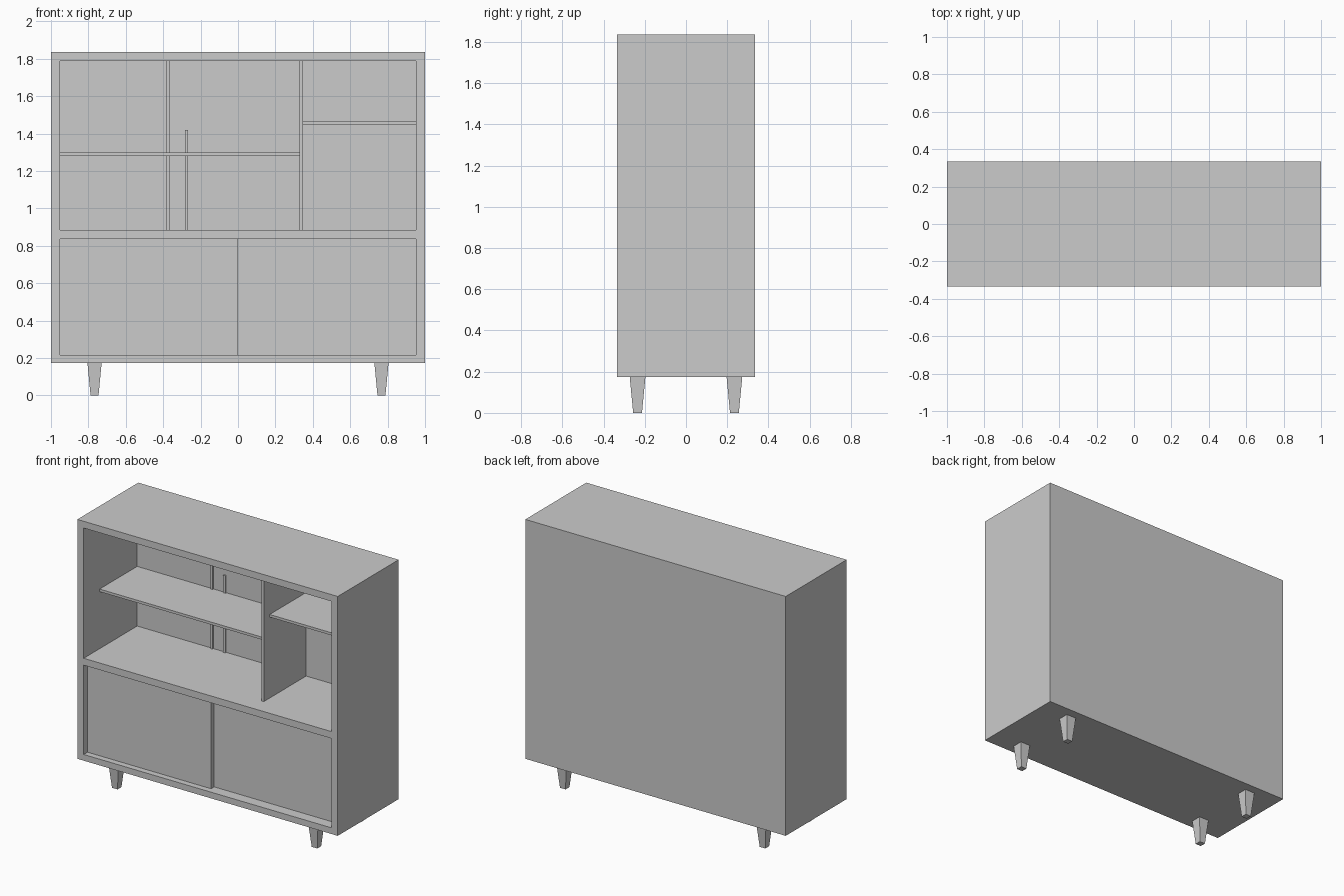
import bpy, bmesh

if "Cube" in bpy.data.objects:
    bpy.data.objects.remove(bpy.data.objects["Cube"])

X, Y = 1.0, 0.334           # cabinet half width and half depth
Z0, Z1 = 0.174, 1.836       # cabinet bottom and top
IN = 0.951                  # half width of the openings
BACK = 0.252                # inner face of the back panel


def frustum(name, x, y, z, taper=1.0):
    """Box from (min, max) ranges; taper scales the bottom face."""
    bm = bmesh.new()
    bmesh.ops.create_cube(bm, size=1)
    for v in bm.verts:
        k = taper if v.co.z < 0 else 1.0
        for i, (a, b) in enumerate((x, y, z)):
            v.co[i] = (a + b) / 2 + v.co[i] * (b - a) * (k if i < 2 else 1)
    mesh = bpy.data.meshes.new(name)
    bm.to_mesh(mesh)
    bm.free()
    ob = bpy.data.objects.new(name, mesh)
    bpy.context.collection.objects.link(ob)
    return ob


# Carcass: one block with the open and the closed compartment cut out
carcass = frustum("carcass", (-X, X), (-Y, Y), (Z0, Z1))
cutters = [frustum("upper_cutter", (-IN, IN), (-Y - 0.1, BACK), (0.885, 1.789)),
           frustum("lower_cutter", (-IN, IN), (-Y - 0.1, BACK), (0.217, 0.837))]
for c in cutters:
    c.hide_render = True
    mod = carcass.modifiers.new(c.name, 'BOOLEAN')
    mod.operation = 'DIFFERENCE'
    mod.solver = 'EXACT'
    mod.object = c
deps = bpy.context.evaluated_depsgraph_get()
cut_mesh = bpy.data.meshes.new_from_object(carcass.evaluated_get(deps))
carcass.modifiers.clear()
carcass.data = cut_mesh
for c in cutters:
    bpy.data.objects.remove(c)

# Sliding doors, the left one running in front of the right one
frustum("left_door", (-IN, -0.002), (-0.292, -0.26), (0.217, 0.837))
frustum("right_door", (-0.04, IN), (-0.258, -0.226), (0.217, 0.837))

# Divider and shelves
frustum("divider", (0.329, 0.347), (-0.213, BACK), (0.885, 1.789))
frustum("left_shelf", (-IN, 0.329), (-0.16, BACK), (1.281, 1.299))
frustum("right_shelf", (0.347, IN), (-0.148, BACK), (1.447, 1.465))

# Slim upright strips on the back panel
frustum("tall_back_strip", (-0.382, -0.365), (BACK - 0.01, BACK), (0.885, 1.789))
frustum("short_back_strip", (-0.284, -0.267), (BACK - 0.01, BACK), (0.885, 1.42))

# Tapered square legs
for sx, side in ((-1, "left"), (1, "right")):
    for sy, end in ((-1, "front"), (1, "back")):
        cx, cy = sx * 0.767, sy * 0.235
        frustum(f"{end}_{side}_leg", (cx - 0.038, cx + 0.038),
                (cy - 0.038, cy + 0.038), (0, Z0), taper=0.56)
